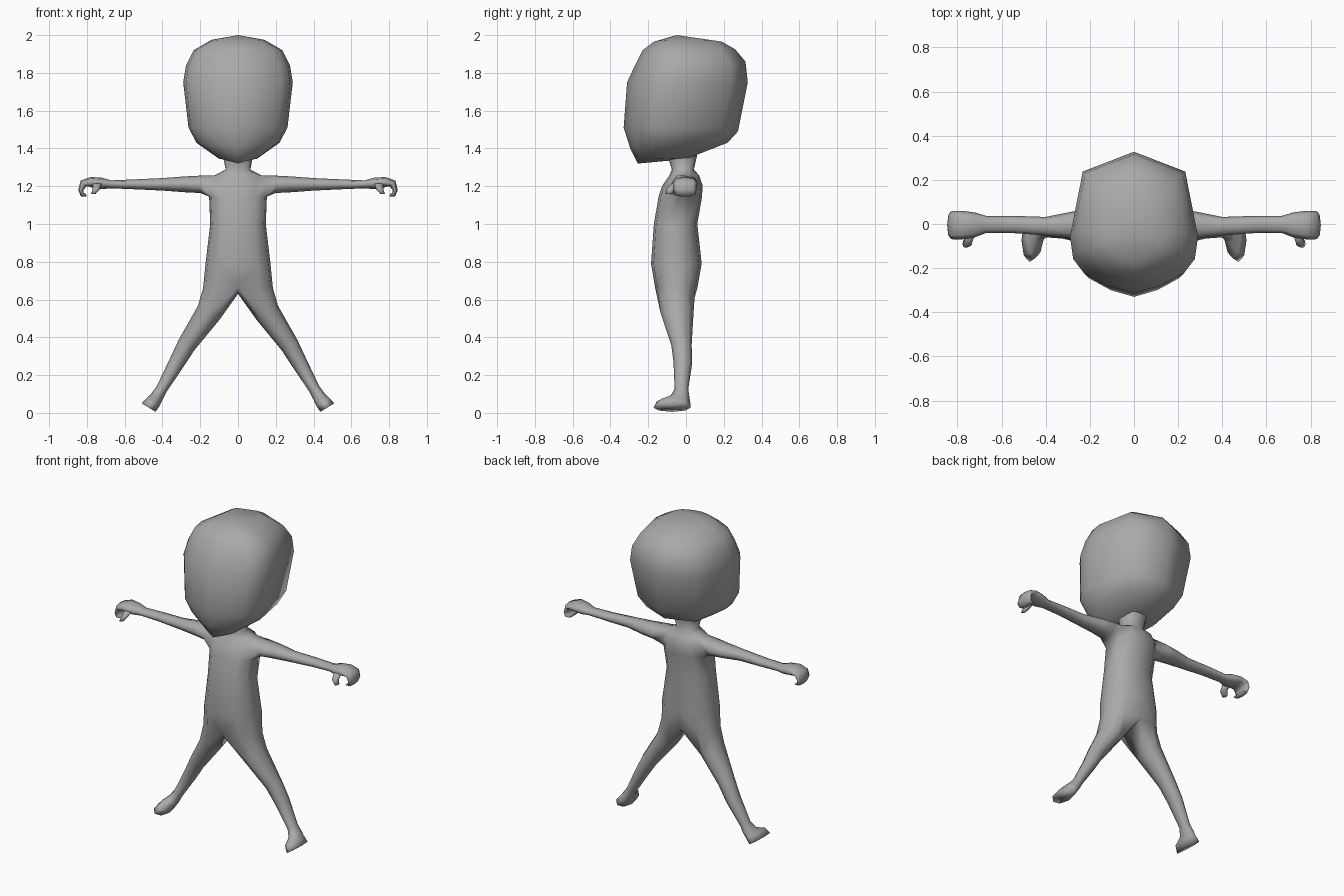
import bpy, bmesh, math
from mathutils import Vector

if "Cube" in bpy.data.objects:
    bpy.data.objects.remove(bpy.data.objects["Cube"])

grey = bpy.data.materials.new("plain grey")
grey.diffuse_color = (0.4, 0.4, 0.4, 1)
grey.use_nodes = True
grey.node_tree.nodes["Principled BSDF"].inputs["Base Color"].default_value = grey.diffuse_color


def finish(bm, name):
    """Mirror the half mesh across x, smooth it and colour it."""
    bmesh.ops.recalc_face_normals(bm, faces=bm.faces)
    me = bpy.data.meshes.new(name)
    bm.to_mesh(me)
    bm.free()
    ob = bpy.data.objects.new(name, me)
    bpy.context.collection.objects.link(ob)
    me.materials.append(grey)
    mod = ob.modifiers.new("mirror", 'MIRROR')
    mod.use_clip = True
    mod.merge_threshold = 0.0005
    for p in me.polygons:
        p.use_smooth = True
    return ob


def bridge(bm, a, b, closed=True):
    n = len(a)
    for i in range(n if closed else n - 1):
        j = (i + 1) % n
        bm.faces.new((a[i], a[j], b[j], b[i]))


def half_ring(bm, profile, w, y0, y1, zf, zs, zb):
    """Half outline from front centre, round the +x side, to back centre.
    Height runs from zf (front) and zb (back) to zs at the side."""
    out = []
    for fx, t in profile:
        zc = zf + (zb - zf) * t
        out.append(bm.verts.new((fx * w, y0 + (y1 - y0) * t, zc + (zs - zc) * fx)))
    return out


def limb(bm, prev, rings):
    """Continue a loop of eight points along (x, z, tx, tz, y0, y1, half thickness)."""
    for x, z, tx, tz, y0, y1, h in rings:
        l = math.hypot(tx, tz)
        nx, nz = -tz / l, tx / l
        ring = []
        for i in range(8):
            a = (i - 3) * math.pi / 4
            c, s = math.cos(a) * h, math.sin(a)
            ring.append(bm.verts.new((x + nx * c, (y0 + y1) / 2 + s * (y1 - y0) / 2, z + nz * c)))
        if prev:
            bridge(bm, prev, ring)
        else:
            bm.faces.new(ring)
        prev = ring
    bm.faces.new(prev)


# Head: half rings from the chin up, closed at the crown
HEAD = [(0, 0), (.4, .05), (.78, .14), (.95, .24), (1, .40), (.8, .86), (0, 1)]
bm = bmesh.new()
rows = [half_ring(bm, HEAD, *r) for r in (
    (.10, -.255, .06, 1.32, 1.345, 1.38),
    (.22, -.295, .22, 1.40, 1.43, 1.43),
    (.262, -.33, .275, 1.51, 1.51, 1.49),
    (.29, -.312, .327, 1.75, 1.75, 1.75),
    (.275, -.27, .315, 1.84, 1.84, 1.86),
    (.235, -.23, .26, 1.92, 1.92, 1.925),
    (.14, -.17, .19, 1.965, 1.975, 1.965))]
for a, b in zip(rows, rows[1:]):
    bridge(bm, a, b, False)
crown = bm.verts.new((0, -.05, 2.0))
under = bm.verts.new((0, -.09, 1.335))
for row, tip in ((rows[0], under), (rows[-1], crown)):
    for a, b in zip(row, row[1:]):
        bm.faces.new((a, b, tip))
finish(bm, "head")

# Torso and neck: half rings from the hips up
TORSO = [(0, 0), (.6, .05), (.93, .26), (1, .5), (.93, .74), (.6, .95), (0, 1)]
bm = bmesh.new()
rows = [half_ring(bm, TORSO, w, y0, y1, z, z, z) for z, w, y0, y1 in (
    (.66, .185, -.163, .06),
    (.79, .172, -.185, .083),
    (1.0, .147, -.17, .06),
    (1.145, .153, -.145, .085),
    (1.205, .153, -.125, .088),
    (1.257, .125, -.088, .07),
    (1.288, .065, -.075, .042),
    (1.37, .082, -.10, .06))]
for r, (a, b) in enumerate(zip(rows, rows[1:])):
    for c in range(6):
        if not (r in (3, 4) and c in (2, 3)):      # leave the shoulder open
            bm.faces.new((a[c], a[c + 1], b[c + 1], b[c]))

# Arm and curled hand, grown from the shoulder opening
hole = [(3, 2), (4, 2), (5, 2), (5, 3), (5, 4), (4, 4), (3, 4), (3, 3)]
limb(bm, [rows[r][c] for r, c in hole], (
    (.20, 1.21, 1, 0, -.08, .068, .046),
    (.28, 1.21, 1, 0, -.064, .056, .042),
    (.40, 1.21, 1, 0, -.052, .032, .033),
    (.55, 1.21, 1, 0, -.041, .037, .026),
    (.67, 1.21, 1, 0, -.041, .037, .021),
    (.72, 1.215, 1, 0, -.06, .052, .030),
    (.78, 1.222, 1, 0, -.07, .06, .027),
    (.818, 1.215, 1, -1, -.07, .06, .021),
    (.832, 1.18, 0, -1, -.066, .055, .014),
    (.824, 1.155, -.8, -.6, -.06, .05, .012),
    (.803, 1.152, -1, .3, -.055, .045, .007)))

# Leg and foot, grown from the hip ring and the crotch point
crotch = bm.verts.new((0, -.05, .63))
limb(bm, rows[0] + [crotch], (
    (.155, .53, .5, -.75, -.135, .04, .068),
    (.272, .36, .5, -.8, -.078, .03, .050),
    (.325, .265, .5, -.85, -.066, .033, .042),
    (.405, .125, .5, -.85, -.06, .012, .030),
    (.430, .085, .5, -.85, -.085, .018, .034),
    (.448, .060, .52, -.85, -.155, .022, .040),
    (.473, .028, .52, -.85, -.172, .025, .043)))
finish(bm, "body")

# Thumbs
bm = bmesh.new()
limb(bm, None, (
    (.745, 1.215, 0, -1, -.075, -.02, .024),
    (.750, 1.185, 0, -1, -.105, -.055, .019),
    (.765, 1.16, 0, -1, -.108, -.07, .012)))
finish(bm, "thumbs")
